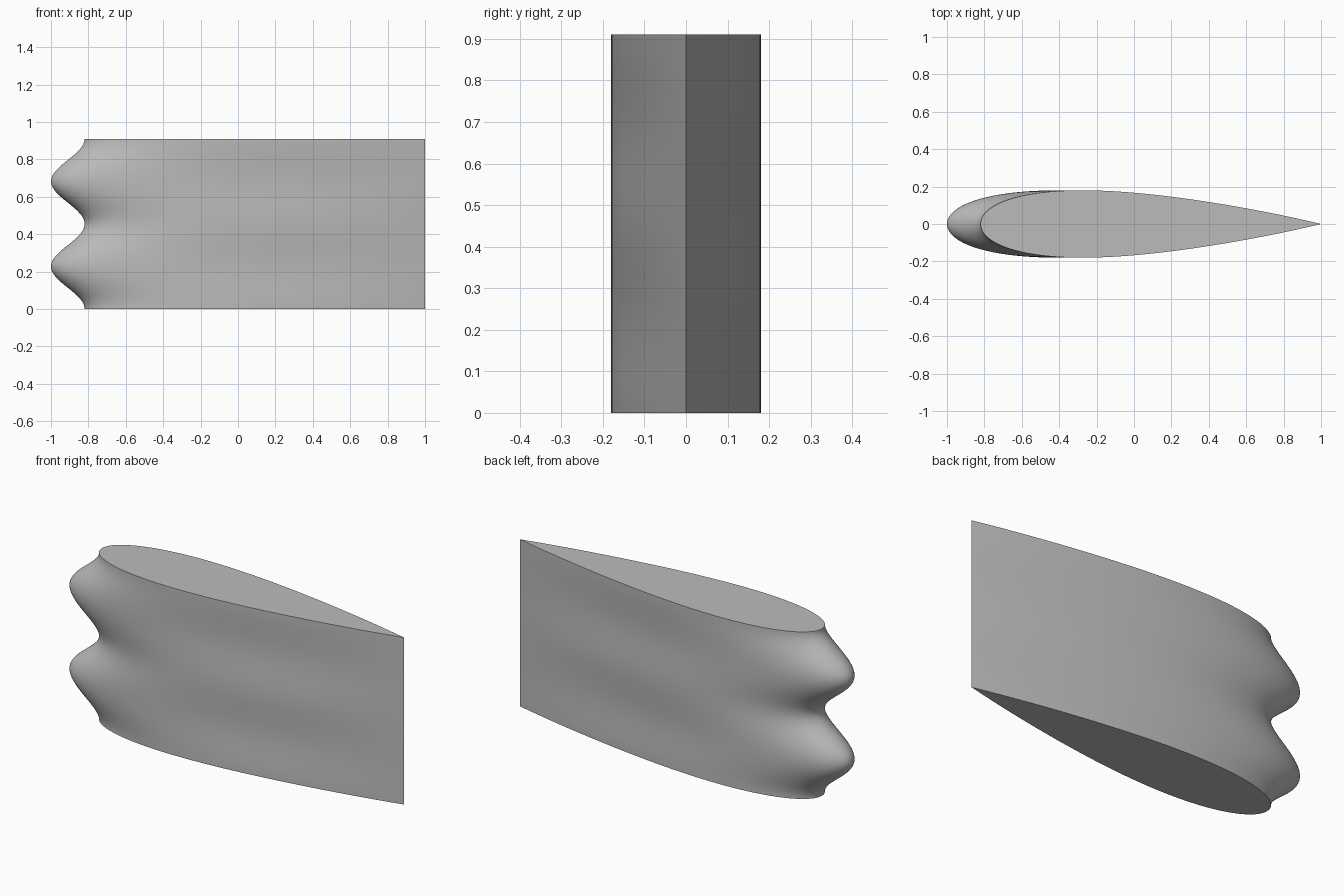
import bpy, bmesh, math

if "Cube" in bpy.data.objects:
    bpy.data.objects.remove(bpy.data.objects["Cube"], do_unlink=True)

HEIGHT = 0.91
HALF_THICKNESS = 0.18
LAYERS = 96        # sections along the span
STEPS = 64         # points along each side of the section
WAVES = 2


def foil(u):
    """Half thickness of a symmetric foil with a closed, sharp trailing edge."""
    y = (0.2969 * math.sqrt(u) - 0.126 * u - 0.3516 * u ** 2
         + 0.2843 * u ** 3 - 0.1036 * u ** 4)
    return max(y, 0) * 10 * HALF_THICKNESS


def section(z):
    """Closed outline at height z, from the trailing edge round the nose."""
    nose = -0.91 + 0.09 * math.cos(2 * math.pi * WAVES * z / HEIGHT)
    points = []
    for i in range(2 * STEPS):
        angle = math.pi * i / STEPS
        u = (1 + math.cos(angle)) / 2
        side = 1 if i < STEPS else -1
        points.append((nose + (1 - nose) * u, side * foil(u), z))
    return points


# Plain grey surface
grey = bpy.data.materials.new("grey")
grey.use_nodes = True
colour = (0.5, 0.5, 0.5, 1)
grey.diffuse_color = colour
grey.node_tree.nodes["Principled BSDF"].inputs["Base Color"].default_value = colour

# Fin with a scalloped leading edge, lofted through the sections
bm = bmesh.new()
rings = [[bm.verts.new(p) for p in section(HEIGHT * k / LAYERS)]
         for k in range(LAYERS + 1)]
count = 2 * STEPS
for low, high in zip(rings, rings[1:]):
    for i in range(count):
        j = (i + 1) % count
        bm.faces.new((low[i], low[j], high[j], high[i]))

# Flat end caps
bm.faces.new(rings[0][::-1])
bm.faces.new(rings[-1])
bmesh.ops.recalc_face_normals(bm, faces=bm.faces)

mesh = bpy.data.meshes.new("scalloped_fin")
bm.to_mesh(mesh)
bm.free()
mesh.materials.append(grey)
fin = bpy.data.objects.new("scalloped_fin", mesh)
bpy.context.collection.objects.link(fin)

# Smooth skin, crisp rims and trailing edge
bpy.ops.object.select_all(action="DESELECT")
fin.select_set(True)
bpy.context.view_layer.objects.active = fin
bpy.ops.object.shade_smooth_by_angle(angle=math.radians(35))
